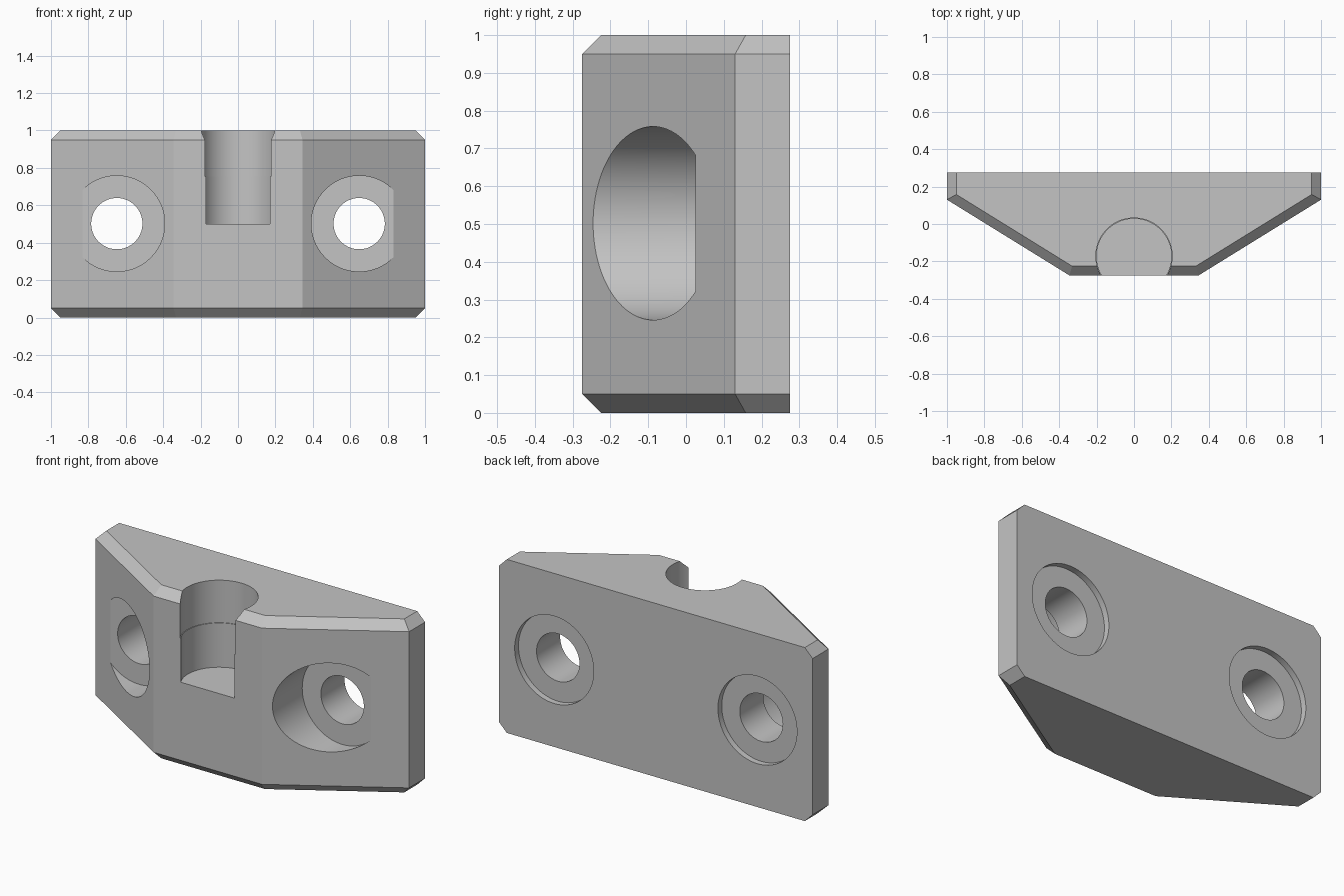
import bpy, bmesh, math
from mathutils import Matrix, Vector

cube = bpy.data.objects.get("Cube")
if cube:
    bpy.data.objects.remove(cube, do_unlink=True)

# Material
GREY = (0.55, 0.55, 0.55, 1)
grey = bpy.data.materials.new("plain grey")
grey.use_nodes = True
grey.diffuse_color = GREY
grey.node_tree.nodes["Principled BSDF"].inputs["Base Color"].default_value = GREY

BACK = 0.275


def make_object(name, bm):
    bmesh.ops.recalc_face_normals(bm, faces=bm.faces)
    mesh = bpy.data.meshes.new(name)
    bm.to_mesh(mesh)
    bm.free()
    mesh.materials.append(grey)
    obj = bpy.data.objects.new(name, mesh)
    bpy.context.collection.objects.link(obj)
    return obj


def mirrored(half):
    return half + [(-x, y) for x, y in reversed(half)]


def loft(name, sections):
    """Skin a stack of (z, outline) sections and cap both ends."""
    bm = bmesh.new()
    rings = [[bm.verts.new((x, y, z)) for x, y in outline] for z, outline in sections]
    for low, high in zip(rings, rings[1:]):
        for i in range(len(low)):
            j = (i + 1) % len(low)
            bm.faces.new((low[i], low[j], high[j], high[i]))
    bm.faces.new(rings[0])
    bm.faces.new(rings[-1])
    return make_object(name, bm)


def drill(target, name, radius, start, end):
    """Cut a round hole between two points on its axis."""
    a, b = Vector(start), Vector(end)
    turn = (b - a).to_track_quat("Z", "Y").to_matrix().to_4x4()
    bm = bmesh.new()
    bmesh.ops.create_cone(bm, cap_ends=True, segments=96, radius1=radius, radius2=radius,
                          depth=(b - a).length, matrix=Matrix.Translation((a + b) / 2) @ turn)
    cutter = make_object(name, bm)
    cutter.hide_render = True
    mod = target.modifiers.new(name, "BOOLEAN")
    mod.operation = "DIFFERENCE"
    mod.solver = "EXACT"
    mod.object = cutter
    bpy.context.view_layer.objects.active = target
    bpy.ops.object.modifier_apply(modifier=name)
    bpy.data.objects.remove(cutter, do_unlink=True)


# Wedge-sided block with chamfered top and bottom rims, square at the back
full = mirrored([(0.345, -BACK), (1, 0.13), (1, BACK)])
inset = mirrored([(0.331, -0.225), (0.95, 0.158), (0.95, BACK)])
block = loft("mounting_block", [(0, inset), (0.05, full), (0.95, full), (1, inset)])

# Screw holes with a deep front counterbore and a shallow back recess
for side, label in ((1, "left"), (-1, "right")):
    x, z = side * 0.648, 0.502
    drill(block, label + "_front_counterbore", 0.256, (x, -0.5, z), (x, 0.025, z))
    drill(block, label + "_back_recess", 0.252, (x, BACK - 0.035, z), (x, 0.5, z))
    drill(block, label + "_screw_hole", 0.137, (x, -0.5, z), (x, 0.5, z))

# Round pocket open at the top and front, slightly wider in its upper half
drill(block, "lower_pocket", 0.2, (0, -0.172, 0.5), (0, -0.172, 1.2))
drill(block, "upper_pocket", 0.204, (0, -0.172, 0.755), (0, -0.172, 1.25))

# Smooth bores, crisp edges
bpy.ops.object.select_all(action="DESELECT")
block.select_set(True)
bpy.context.view_layer.objects.active = block
bpy.ops.object.shade_smooth_by_angle(angle=math.radians(20))
